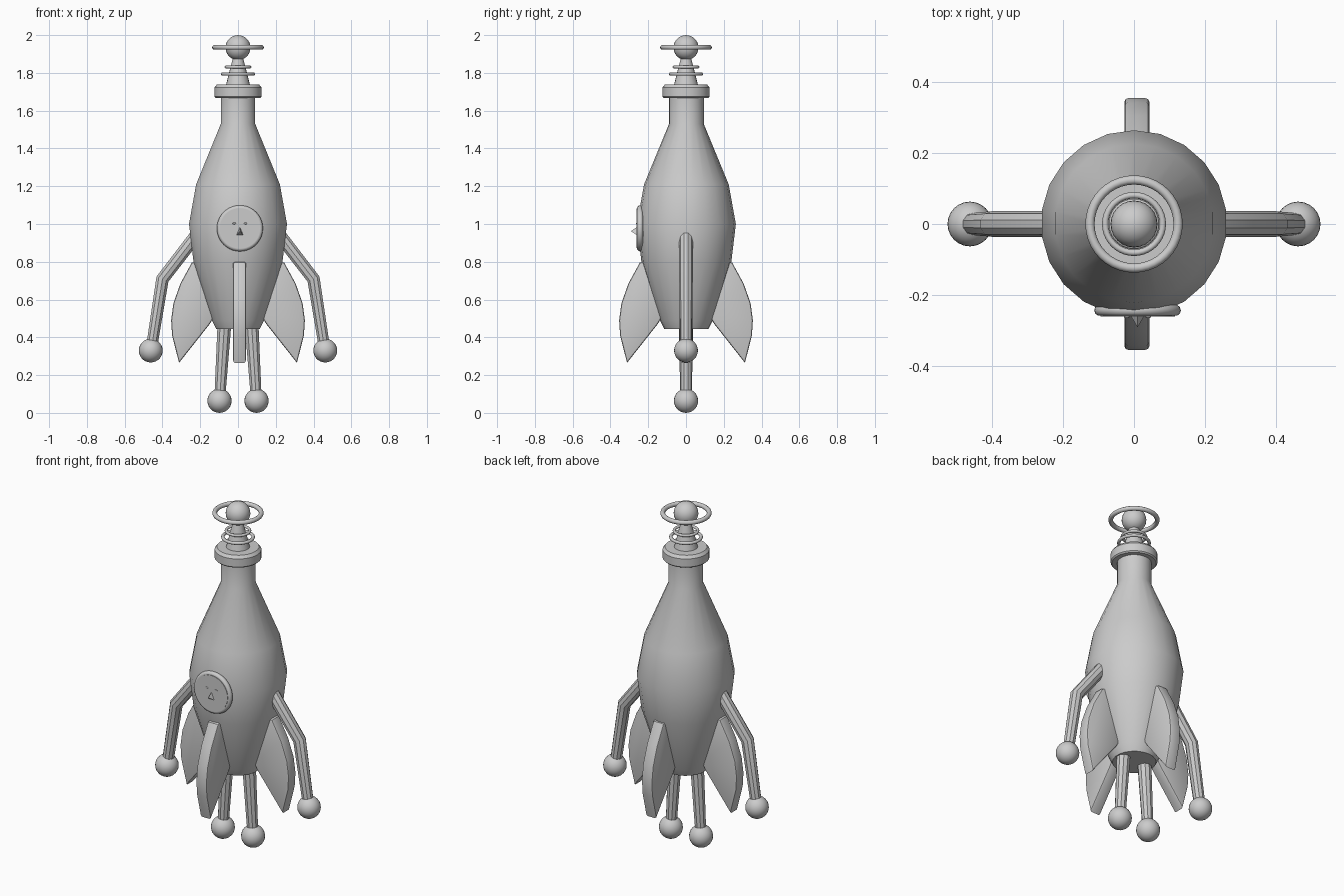
import bpy, bmesh, math
from mathutils import Matrix, Vector

if "Cube" in bpy.data.objects:
    bpy.data.objects.remove(bpy.data.objects["Cube"])


def add_mesh(name, bm, angle=35):
    bmesh.ops.recalc_face_normals(bm, faces=bm.faces)
    me = bpy.data.meshes.new(name)
    bm.to_mesh(me)
    bm.free()
    ob = bpy.data.objects.new(name, me)
    bpy.context.collection.objects.link(ob)
    smooth(ob, angle)
    return ob


def smooth(ob, angle=35):
    bpy.ops.object.select_all(action='DESELECT')
    ob.select_set(True)
    bpy.context.view_layer.objects.active = ob
    bpy.ops.object.shade_smooth_by_angle(angle=math.radians(angle))


def lathe(name, profile, sides, centre=(0, 0, 0), angle=35):
    """Closed solid of revolution from (radius, z) points."""
    bm = bmesh.new()
    rings = []
    for r, z in profile:
        ring = []
        for i in range(sides):
            a = math.pi / 2 + math.tau * i / sides
            ring.append(bm.verts.new(Vector(centre) + Vector((r * math.cos(a), r * math.sin(a), z))))
        rings.append(ring)
    for lo, hi in zip(rings, rings[1:]):
        for i in range(sides):
            j = (i + 1) % sides
            bm.faces.new((lo[i], lo[j], hi[j], hi[i]))
    bm.faces.new(rings[0])
    bm.faces.new(rings[-1])
    return add_mesh(name, bm, angle)


def ball(name, loc, r, scale=(1, 1, 1)):
    bm = bmesh.new()
    m = Matrix.Translation(loc) @ Matrix.Diagonal((*scale, 1))
    bmesh.ops.create_uvsphere(bm, u_segments=24, v_segments=14, radius=r, matrix=m)
    return add_mesh(name, bm)


def ring(name, loc, major, minor, rot=(0, 0, 0)):
    bpy.ops.mesh.primitive_torus_add(location=loc, rotation=rot, major_radius=major,
                                     minor_radius=minor, major_segments=40, minor_segments=10)
    ob = bpy.context.object
    ob.name = name
    smooth(ob, 60)


def limb(name, points):
    """Tube through (x, y, z, radius) points."""
    cu = bpy.data.curves.new(name, 'CURVE')
    cu.dimensions = '3D'
    cu.bevel_depth = 1
    cu.bevel_resolution = 3
    cu.use_fill_caps = True
    sp = cu.splines.new('POLY')
    sp.points.add(len(points) - 1)
    for p, (x, y, z, r) in zip(sp.points, points):
        p.co = (x, y, z, 1)
        p.radius = r
    ob = bpy.data.objects.new(name, cu)
    bpy.context.collection.objects.link(ob)
    bpy.ops.object.select_all(action='DESELECT')
    ob.select_set(True)
    bpy.context.view_layer.objects.active = ob
    bpy.ops.object.convert(target='MESH')
    smooth(bpy.context.object, 30)


# Bottle-shaped hull and collar
lathe("hull", [(0.117, 0.445), (0.14, 0.49), (0.238, 0.80), (0.262, 1.0),
               (0.224, 1.21), (0.092, 1.53), (0.092, 1.69)], 22, (0, 0.002, 0))
lathe("collar", [(0.118, 1.668), (0.125, 1.675), (0.125, 1.722), (0.112, 1.738)], 28)

# Antenna with rings and ball
lathe("antenna_cone", [(0.065, 1.73), (0.022, 1.90)], 20)
ball("antenna_ball", (0, 0, 1.934), 0.066)
ring("antenna_ring_low", (0, 0, 1.794), 0.081, 0.009)
ring("antenna_ring_mid", (0, 0, 1.831), 0.063, 0.008)
ring("antenna_ring_top", (0, 0, 1.935), 0.124, 0.013)

# Porthole with a small face
px, pz = 0.01, 0.977
ring("porthole_rim", (px, -0.243, pz), 0.106, 0.016, (math.pi / 2, 0, 0))
bm = bmesh.new()
bmesh.ops.create_cone(bm, cap_ends=True, segments=32, radius1=0.105, radius2=0.105, depth=0.05,
                      matrix=Matrix.Translation((px, -0.236, pz)) @ Matrix.Rotation(math.pi / 2, 4, 'X'))
add_mesh("porthole_pane", bm)
bm = bmesh.new()
base = [bm.verts.new((px + x, -0.255, z)) for x, z in ((-0.021, 0.938), (0.021, 0.938), (0, 0.988))]
tip = bm.verts.new((px, -0.291, 0.962))
bm.faces.new(base)
for i in range(3):
    bm.faces.new((base[i], base[(i + 1) % 3], tip))
add_mesh("face_beak", bm)
for side, s in (("left", -1), ("right", 1)):
    ball("face_eye_" + side, (px + s * 0.03, -0.261, 1.003), 0.007, (1.2, 0.5, 0.7))

# Arms with hands, legs with feet
for side, s in (("left", -1), ("right", 1)):
    limb("arm_" + side, [(s * 0.225, 0, 0.935, 0.036), (s * 0.40, 0, 0.708, 0.036),
                         (s * 0.457, 0, 0.35, 0.031)])
    ball("hand_" + side, (s * 0.462, 0, 0.33), 0.063)
    limb("leg_" + side, [(s * 0.07, 0, 0.50, 0.039), (s * 0.097, 0, 0.07, 0.03)])
    ball("foot_" + side, (s * 0.098, 0, 0.064), 0.064)

# Four curved fins with softened edges
outline = [(0.19, 0.81), (0.245, 0.795), (0.305, 0.685), (0.342, 0.58), (0.354, 0.49),
           (0.349, 0.41), (0.312, 0.265), (0.15, 0.47), (0.12, 0.52)]
for k, side in enumerate(("right", "back", "left", "front")):
    bm = bmesh.new()
    f = bm.faces.new([bm.verts.new((r, -0.035, z)) for r, z in outline])
    ext = bmesh.ops.extrude_face_region(bm, geom=[f])["geom"]
    bmesh.ops.translate(bm, vec=(0, 0.07, 0), verts=[v for v in ext if isinstance(v, bmesh.types.BMVert)])
    rim = [e for e in bm.edges if abs(e.verts[0].co.y - e.verts[1].co.y) < 1e-5]
    bmesh.ops.bevel(bm, geom=rim, offset=0.01, segments=2, profile=0.5, affect='EDGES')
    bm.transform(Matrix.Rotation(k * math.pi / 2, 4, 'Z'))
    if k % 2:
        bm.transform(Matrix.Translation((0.008, 0, 0)))
    add_mesh("fin_" + side, bm, 40)
